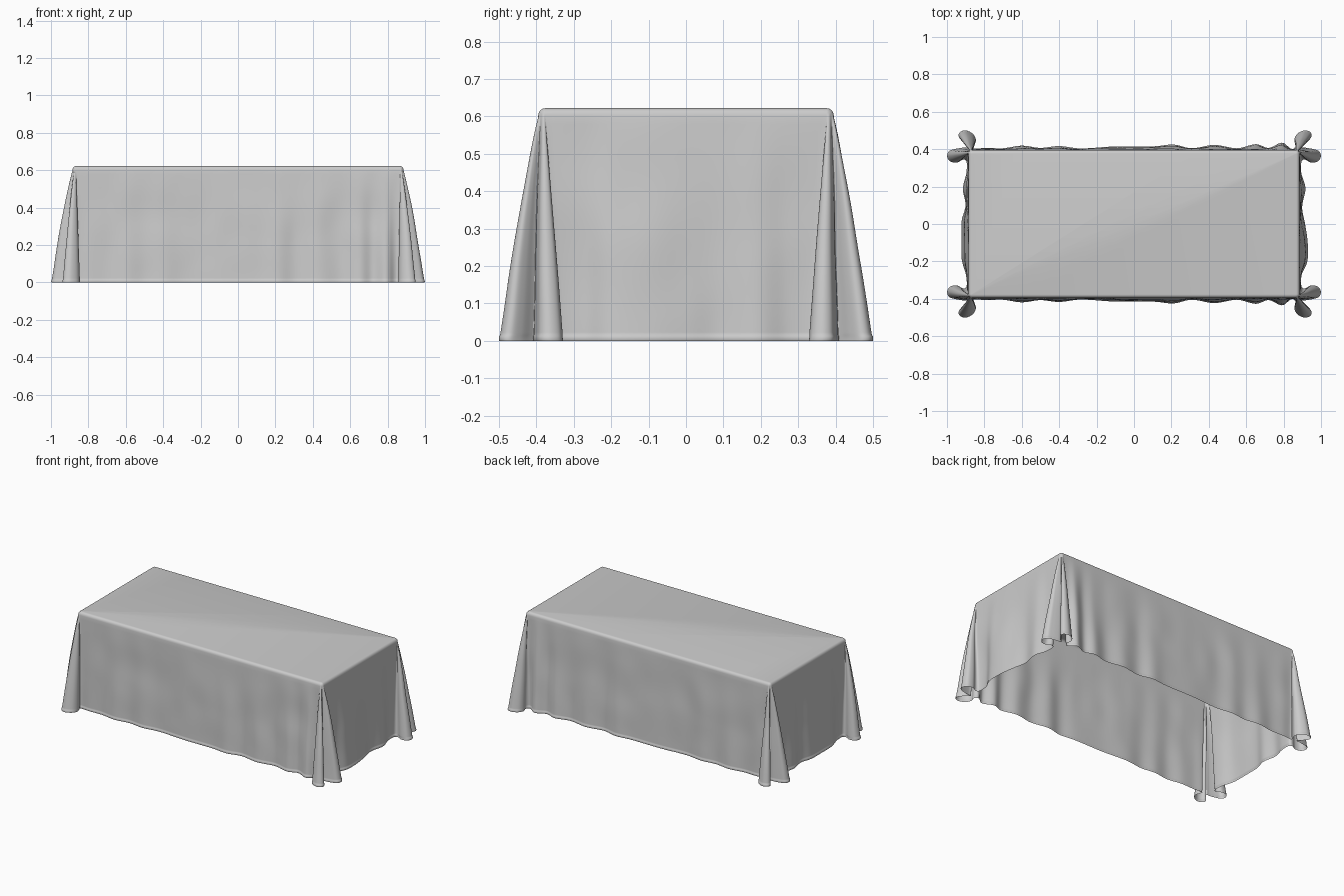
import bpy, bmesh, math
from mathutils import Vector, noise

if "Cube" in bpy.data.objects:
    bpy.data.objects.remove(bpy.data.objects["Cube"])

HX, HY, H, R = 0.885, 0.395, 0.622, 0.02   # table edge, height, edge radius

# hem outline of one corner, outward offsets (x, y) from the table corner: two teardrop folds
CORNER = [(-.032, .006), (-.020, .025), (-.028, .055), (-.012, .086), (.025, .104), (.056, .096),
          (.064, .074), (.045, .046), (.018, .022), (.010, .012), (.030, .012), (.070, .005),
          (.102, -.006), (.113, -.032), (.098, -.060), (.060, -.066), (.028, -.050), (.008, -.064)]
# gentle waves of the long and short sides: (position, outward bulge)
LONG = [(-.79, .010), (-.70, .008), (-.60, .022), (-.50, .010), (-.40, .020), (-.28, .007), (-.1, .018),
        (.1, .018), (.21, .028), (.31, .008), (.43, .026), (.55, .008), (.65, .03), (.72, .010),
        (.79, .038), (.835, .008)]
RIGHT = [(-.27, .010), (-.20, .040), (-.10, .042), (0, .028), (.09, .012), (.19, .030), (.27, .008)]
LEFT = [(-.27, .012), (-.19, .034), (-.08, .036), (.02, .034), (.10, .014), (.19, .028), (.27, .010)]


def corner(sx, sy, flip):
    pts = []
    for i, (u, v) in enumerate(CORNER):
        if sx < 0 and .02 < v:
            u -= .012
        a = math.pi / 2 * (1 - i / (len(CORNER) - 1))
        q = Vector((sx * (HX - R), sy * (HY - R)))
        p = q + Vector((sx * math.cos(a), sy * math.sin(a))) * R
        pts.append((q, p, Vector((sx * (HX + u), sy * (HY + v)))))
    return pts[::-1] if flip else pts


def side(waves, axis, s):
    pts = []
    for t, b in waves:
        row = [(t, s * (HY - R)), (t, s * HY), (t, s * (HY + b))] if axis == 'x' else \
              [(s * (HX - R), t), (s * HX, t), (s * (HX + b), t)]
        pts.append(tuple(Vector(c) for c in row))
    return pts


# closed outline, counter-clockwise: inner rim, table edge, hem
ctrl = (side(LONG, 'x', -1) + corner(1, -1, False) + side(RIGHT, 'y', 1) + corner(1, 1, True)
        + side(LONG[::-1], 'x', 1) + corner(-1, 1, False) + side(LEFT[::-1], 'y', -1)
        + corner(-1, -1, True))


def spline(a, b, c, d, t):
    return .5 * (2 * b + (c - a) * t + (2 * a - 5 * b + 4 * c - d) * t * t
                 + (3 * b - a - 3 * c + d) * t ** 3)


SUB, n = 6, len(ctrl)
outline = []
for i in range(n):
    k = [ctrl[(i + j) % n] for j in (-1, 0, 1, 2)]
    for s in range(SUB):
        t = s / SUB
        outline.append((k[1][0].lerp(k[2][0], t), k[1][1].lerp(k[2][1], t),
                        spline(*[c[2] for c in k], t)))

bm = bmesh.new()
rings = []
# rounded top edge
for j in range(5):
    a = math.pi / 2 * j / 4
    rings.append([bm.verts.new((*q.lerp(p, .1 + .9 * math.sin(a)), H - R * (1 - math.cos(a))))
                  for q, p, h in outline])
# hanging cloth with small creases, ending in a slightly thicker hem
LEVELS = 26
heights = [(H - R) * (1 - j / LEVELS) for j in range(1, LEVELS)] + [.016, .013, .004, 0]
for z in heights:
    f = 1 - z / (H - R)
    ring = []
    for q, p, h in outline:
        c = p.lerp(h, f ** .88)
        out = (p - q).normalized()
        crease = noise.noise(Vector((c.x * 7, c.y * 7, z * 4))) * .007 * math.sin(math.pi * min(f * 1.1, 1))
        c = c + out * (crease + (.002 if .001 < z < .0145 else 0))
        ring.append(bm.verts.new((c.x, c.y, z)))
    rings.append(ring)
m = len(outline)
bm.faces.new(rings[0])
for a, b in zip(rings, rings[1:]):
    for i in range(m):
        k = (i + 1) % m
        bm.faces.new((a[k], a[i], b[i], b[k]))
me = bpy.data.meshes.new("tablecloth")
bm.to_mesh(me)
bm.free()
cloth = bpy.data.objects.new("tablecloth", me)
bpy.context.collection.objects.link(cloth)

mat = bpy.data.materials.new("light grey cloth")
mat.diffuse_color = (.6, .6, .6, 1)
mat.use_nodes = True
mat.node_tree.nodes["Principled BSDF"].inputs["Base Color"].default_value = mat.diffuse_color
me.materials.append(mat)

bpy.context.view_layer.objects.active = cloth
cloth.select_set(True)
bpy.ops.object.shade_smooth_by_angle(angle=math.radians(50))
